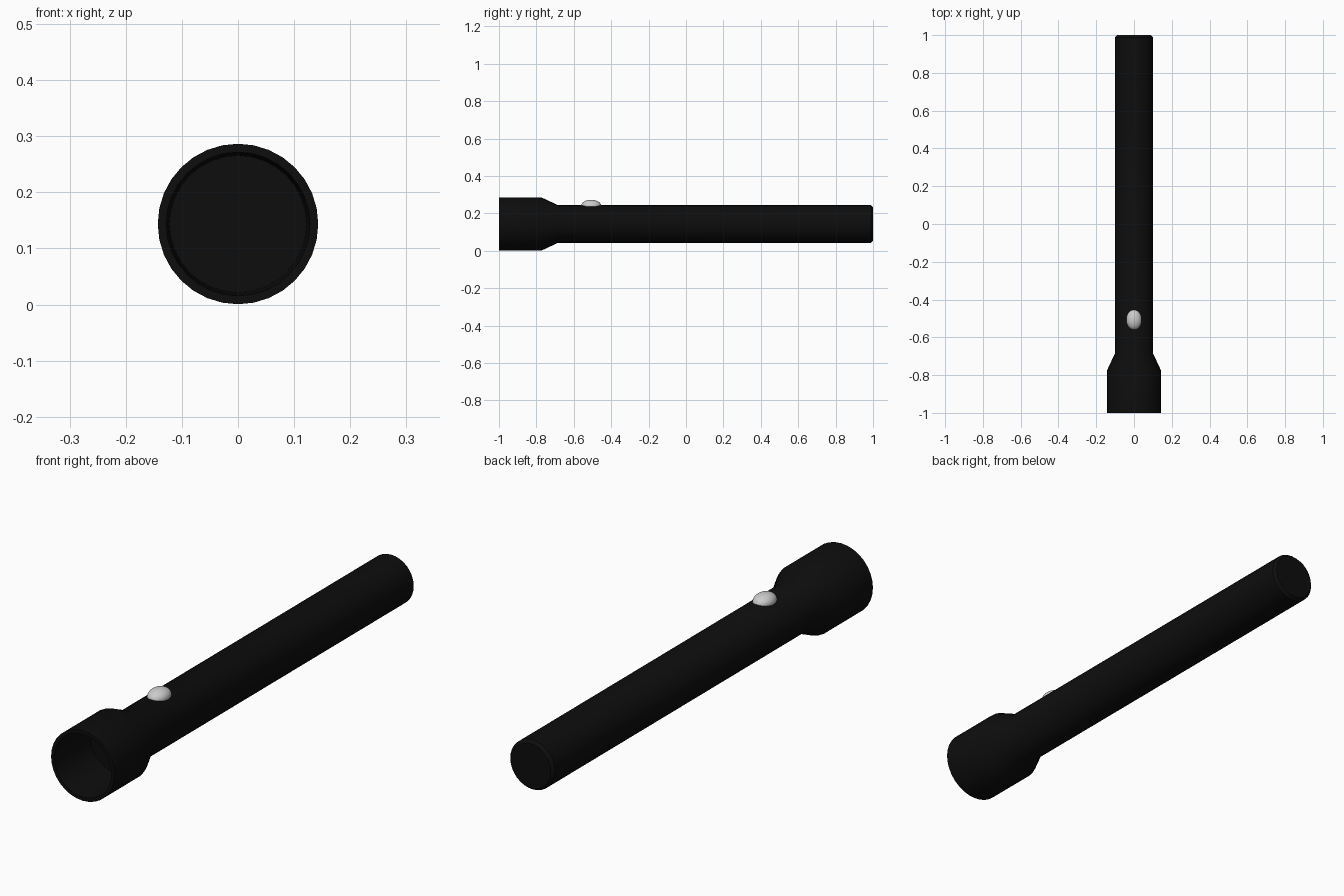
import bpy, bmesh, math

if "Cube" in bpy.data.objects:
    bpy.data.objects.remove(bpy.data.objects["Cube"])

AXIS_Z = 0.1435
SIDES = 32

black = bpy.data.materials.new("black_metal")
black.diffuse_color = (0.004, 0.004, 0.004, 1)
black.use_nodes = True
black.node_tree.nodes["Principled BSDF"].inputs["Base Color"].default_value = black.diffuse_color


def finish(obj, angle):
    bpy.ops.object.select_all(action='DESELECT')
    obj.select_set(True)
    bpy.context.view_layer.objects.active = obj
    bpy.ops.object.shade_smooth_by_angle(angle=math.radians(angle))


def lathe(name, profile):
    """Revolve (radius, y) points about the long axis; radius 0 makes a pole."""
    bm = bmesh.new()
    rings = []
    for r, y in profile:
        count = SIDES if r > 0 else 1
        rings.append([bm.verts.new((r * math.sin(2 * math.pi * i / SIDES), y,
                                    AXIS_Z + r * math.cos(2 * math.pi * i / SIDES)))
                      for i in range(count)])
    for a, b in zip(rings, rings[1:]):
        for i in range(SIDES):
            j = (i + 1) % SIDES
            quad = [a[i % len(a)], a[j % len(a)], b[j % len(b)], b[i % len(b)]]
            bm.faces.new(list(dict.fromkeys(quad)))
    bmesh.ops.recalc_face_normals(bm, faces=bm.faces)
    mesh = bpy.data.meshes.new(name)
    bm.to_mesh(mesh)
    bm.free()
    obj = bpy.data.objects.new(name, mesh)
    bpy.context.collection.objects.link(obj)
    mesh.materials.append(black)
    finish(obj, 25)
    return obj


# Tube, flared head and hollow reflector cup in one closed profile
lathe("torch_body", [
    (0, -0.775), (0.122, -0.775), (0.128, -1.0), (0.143, -1.0),
    (0.143, -0.775), (0.101, -0.685), (0.101, 0.988), (0.09, 1.0), (0, 1.0)])

# Oval push button on top of the tube
bpy.ops.mesh.primitive_uv_sphere_add(segments=32, ring_count=16, radius=1,
                                     location=(0, -0.507, 0.242))
button = bpy.context.object
button.name = "push_button"
button.scale = (0.041, 0.053, 0.031)
finish(button, 30)
